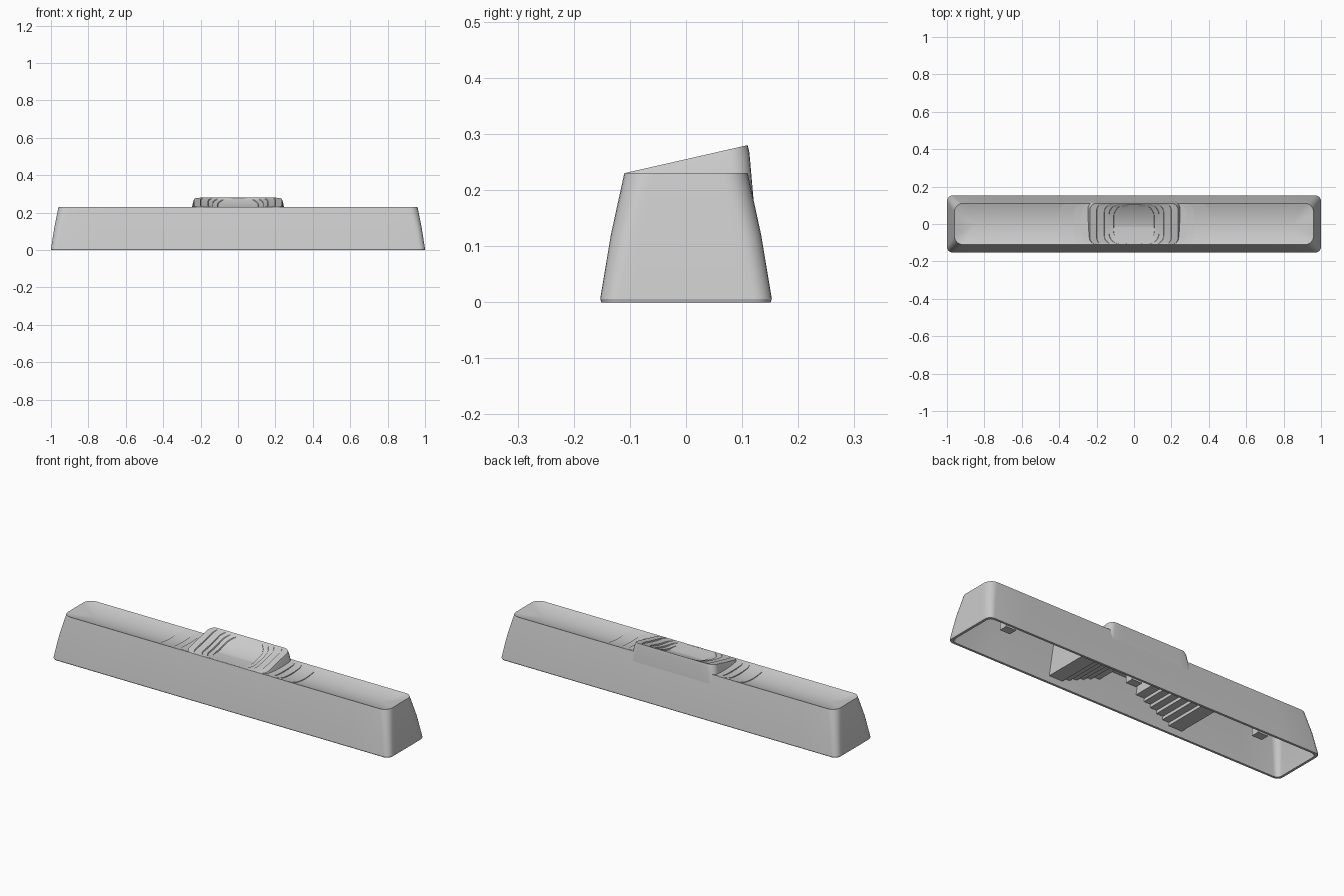
import bpy, bmesh, math

if "Cube" in bpy.data.objects:
    bpy.data.objects.remove(bpy.data.objects["Cube"])

TOP, HY = 0.23, 0.11


def ring(hx, hy, r, zf):
    """Rounded rectangle; zf is a height or a function of y."""
    r = min(r, hx * 0.98, hy * 0.98)
    pts = []
    for i, (sx, sy) in enumerate(((1, 1), (-1, 1), (-1, -1), (1, -1))):
        for k in range(7):
            a = math.pi / 2 * (i + k / 6)
            pts.append((sx * (hx - r) + r * math.cos(a), sy * (hy - r) + r * math.sin(a)))
    out = []
    for i, p in enumerate(pts):
        out.append(p)
        if i % 7 == 6:                      # subdivide the straight sides
            q = pts[(i + 1) % len(pts)]
            for k in range(1, 10):
                t = k / 10
                out.append((p[0] + (q[0] - p[0]) * t, p[1] + (q[1] - p[1]) * t))
    return [(x, y, zf(y) if callable(zf) else zf) for x, y in out]


def finish(name, bm, smooth=True):
    bmesh.ops.recalc_face_normals(bm, faces=bm.faces)
    me = bpy.data.meshes.new(name)
    bm.to_mesh(me)
    bm.free()
    ob = bpy.data.objects.new(name, me)
    bpy.context.collection.objects.link(ob)
    if smooth:
        bpy.ops.object.select_all(action='DESELECT')
        ob.select_set(True)
        bpy.context.view_layer.objects.active = ob
        bpy.ops.object.shade_smooth_by_angle(angle=math.radians(25))
    return ob


def loft(name, rings):
    bm = bmesh.new()
    vs = [[bm.verts.new(p) for p in r] for r in rings]
    n = len(vs[0])
    for a, b in zip(vs, vs[1:]):
        for i in range(n):
            j = (i + 1) % n
            bm.faces.new((a[i], a[j], b[j], b[i]))
    bm.faces.new(vs[0])
    bm.faces.new(vs[-1])
    return finish(name, bm)


def surface(tilt, depth):
    """Sloped top with a trough running along x."""
    return lambda y: TOP + tilt * (y + HY) / (2 * HY) - depth * (1 - min(1, (y / HY) ** 2))


def fill(hx, hy, r, zf):
    """Inset rings that close a curved top."""
    return [ring(hx - hy * t, hy * (1 - t), r * (1 - t), zf) for t in (.15, .3, .45, .6, .75, .88, .97)]


# hollow bar with a shallow dished top
D = 0.02
body = [ring(.945, .097, .03, .19), ring(.95, .102, .035, .18), ring(.985, .139, .025, 0),
        ring(.998, .151, .03, 0), ring(1.0, .153, .032, .006), ring(.982, .134, .036, .12),
        ring(.96, HY, .045, TOP)]
for i in range(1, 13):
    t = i / 12.3
    d = HY * t
    body.append(ring(.96 - d, HY - d, .045 * (1 - t), TOP - D * (1 - (1 - t) ** 2)))
loft("key_body", body)

# low outer terraces
for i, (hx, depth) in enumerate(((.40, .016), (.32, .011), (.28, .006))):
    zf = surface(0, depth)
    hy = .107 - .001 * i
    loft(f"outer_terrace_{i + 1}",
         [ring(hx, hy, .04, .195), ring(hx, hy, .04, zf)] + fill(hx, hy, .04, zf))

# raised thumb rest, tilted up at the back, with steps down to the centre
rim = surface(.05, 0)
thumb = [ring(.258, .1215, .03, .17), ring(.24, .113, .035, lambda y: rim(y) - .014),
         ring(.235, HY, .035, rim)]
depth = 0.0
for i, hx in enumerate((.20, .16, .135, .11)):
    hy = .109 - .001 * i
    thumb.append(ring(hx, hy, .035 + .012 * i, surface(.05, depth)))
    depth += .007
    thumb.append(ring(hx - .002, hy - .0005, .035 + .012 * i, surface(.05, depth)))
zf = surface(.05, depth)
thumb += [ring(.108 - .105 * t, .105 * (1 - t), .08 * (1 - t), zf) for t in (.15, .3, .45, .6, .75, .88, .97)]
loft("thumb_rest", thumb)

# stepped ribs on the underside, left and right
steps = (.40, .32, .28, .24, .20, .16, .11)
for side, label in ((1, "right"), (-1, "left")):
    prof = [(.40, .195)]
    for i in range(6):
        z = .03 + .016 * i
        prof += [(steps[i], z), (steps[i + 1], z)]
    prof.append((.11, .195))
    bm = bmesh.new()
    rows = [[bm.verts.new((side * x, s * (.142 - .2 * z), z)) for x, z in prof] for s in (-1, 1)]
    for i in range(len(prof)):
        j = (i + 1) % len(prof)
        bm.faces.new((rows[0][i], rows[0][j], rows[1][j], rows[1][i]))
    bm.faces.new(rows[0])
    bm.faces.new(rows[1])
    finish(f"stepped_rib_{label}", bm, False)

# mounting posts hanging inside
for x, label in ((-.76, "left"), (0, "centre"), (.76, "right")):
    bm = bmesh.new()
    bmesh.ops.create_cube(bm, size=1)
    for v in bm.verts:
        v.co = (x + v.co.x * .06, v.co.y * .045, .14 + v.co.z * .12)
    finish(f"post_{label}", bm, False)
